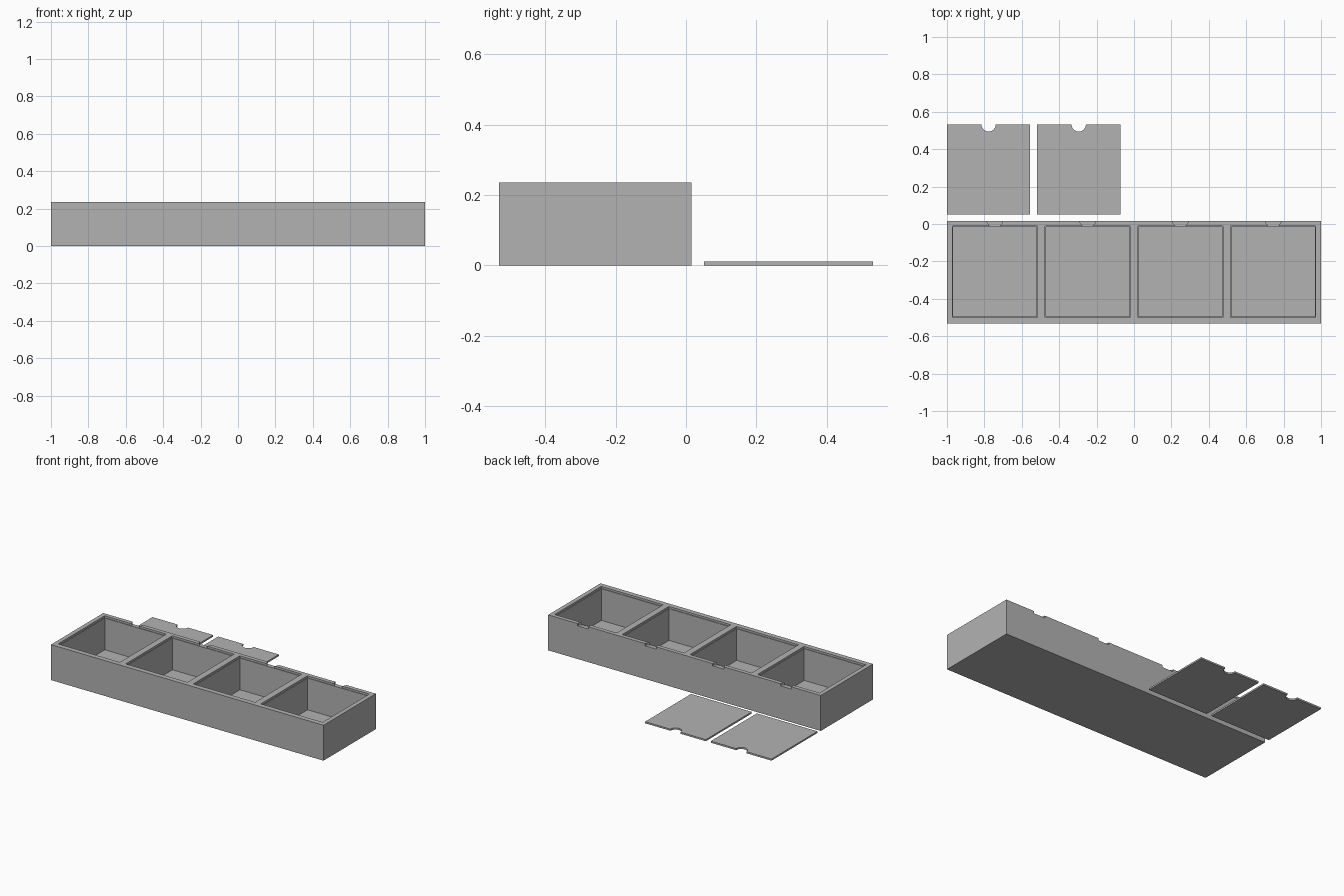
import bpy, bmesh, math

if "Cube" in bpy.data.objects:
    bpy.data.objects.remove(bpy.data.objects["Cube"])

grey = bpy.data.materials.new("plain grey")
grey.diffuse_color = (0.45, 0.45, 0.45, 1)
grey.use_nodes = True
grey.node_tree.nodes["Principled BSDF"].inputs["Base Color"].default_value = grey.diffuse_color


def prism(name, outline, z0, z1):
    """Extrude a counter-clockwise outline from z0 to z1."""
    bm = bmesh.new()
    low = [bm.verts.new((x, y, z0)) for x, y in outline]
    high = [bm.verts.new((x, y, z1)) for x, y in outline]
    bm.faces.new(low[::-1])
    bm.faces.new(high)
    n = len(outline)
    for i in range(n):
        j = (i + 1) % n
        bm.faces.new((low[i], low[j], high[j], high[i]))
    mesh = bpy.data.meshes.new(name)
    bm.to_mesh(mesh)
    bm.free()
    mesh.materials.append(grey)
    ob = bpy.data.objects.new(name, mesh)
    bpy.context.collection.objects.link(ob)
    return ob


def rect(x0, x1, y0, y1):
    return [(x0, y0), (x1, y0), (x1, y1), (x0, y1)]


def cut(target, cutter):
    """Subtract the cutter from the target and discard it."""
    mod = target.modifiers.new("cut", "BOOLEAN")
    mod.operation = "DIFFERENCE"
    mod.solver = "EXACT"
    mod.object = cutter
    cutter.hide_render = True
    bpy.context.view_layer.objects.active = target
    bpy.ops.object.modifier_apply(modifier=mod.name)
    bpy.data.objects.remove(cutter)


# Tray body with four compartments
TOP, BACK, FRONT = 0.235, 0.016, -0.532
INNER_FRONT, INNER_BACK = -0.499, -0.011
tray = prism("tray", rect(-1, 1, FRONT, BACK), 0, TOP)
for cx in (-0.744, -0.248, 0.248, 0.744):
    # Deep pocket, with a shallow lid seat around its rim
    w, e = 0.227, 0.004
    cut(tray, prism("pocket", rect(cx - w + e, cx + w - e, INNER_FRONT + e,
                                   INNER_BACK - e), 0.012, TOP + 0.1))
    cut(tray, prism("lid_seat", rect(cx - w, cx + w, INNER_FRONT, INNER_BACK),
                    TOP - 0.013, TOP + 0.1))
    # Flared finger notch through the back rim
    cut(tray, prism("finger_notch", [(cx - 0.026, INNER_BACK - 0.002),
                                     (cx + 0.026, INNER_BACK - 0.002),
                                     (cx + 0.041, BACK - 0.008), (cx + 0.041, BACK + 0.02),
                                     (cx - 0.041, BACK + 0.02), (cx - 0.041, BACK - 0.008)],
                    TOP - 0.015, TOP + 0.1))

# Two loose lids with a round finger cutout in the back edge
for i, x0 in enumerate((-1.0, -0.518)):
    x1, y0, y1, r = x0 + 0.445, 0.051, 0.532, 0.038
    cx = (x0 + x1) / 2
    arc = [(cx + r * math.cos(a), y1 - r * math.sin(a))
           for a in (math.pi * k / 16 for k in range(17))]
    prism(f"lid_{i + 1}", [(x0, y0), (x1, y0), (x1, y1)] + arc + [(x0, y1)], 0, 0.011)
